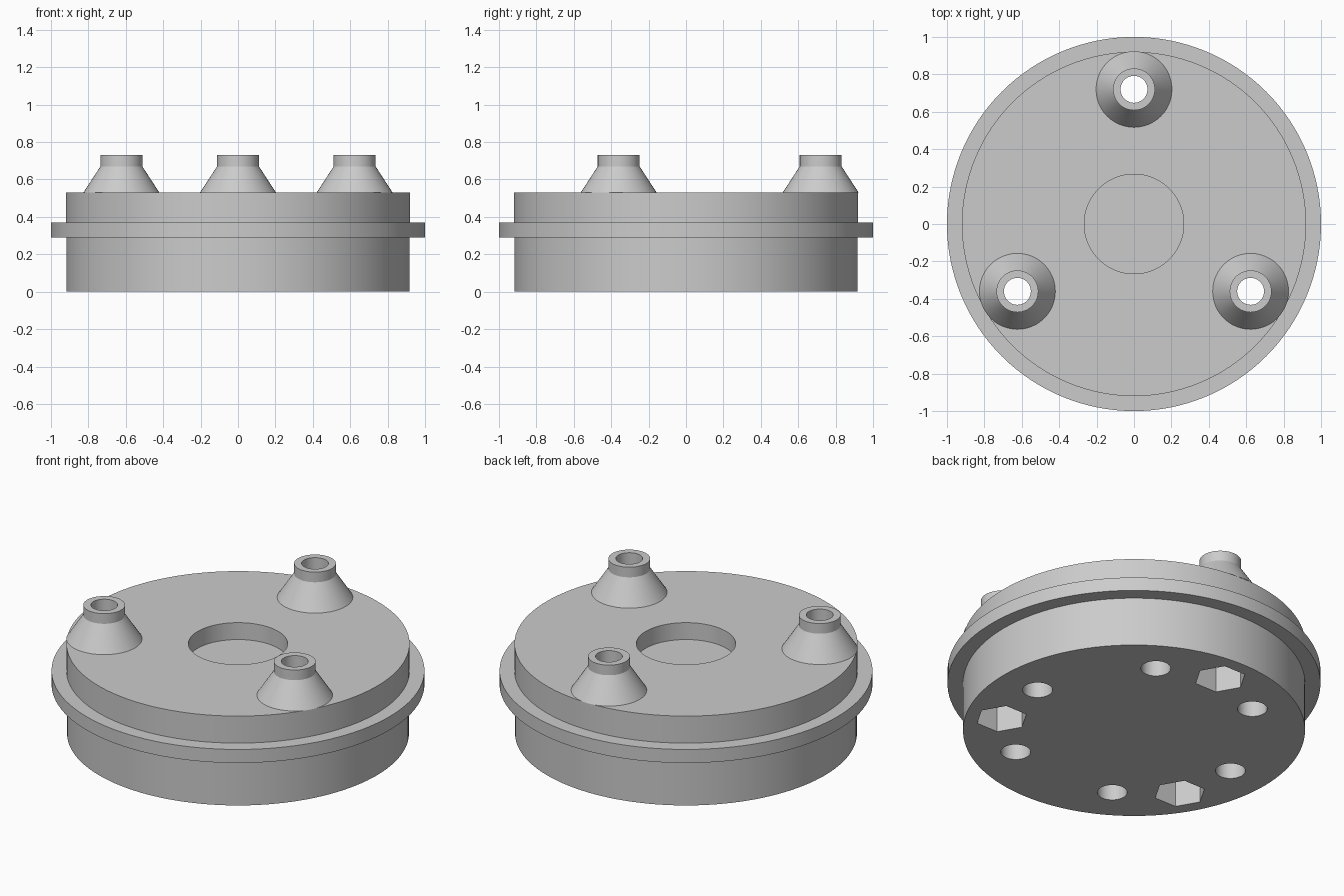
import bpy
import bmesh
from math import cos, sin, radians, tau
from mathutils import Matrix, Vector

old = bpy.data.objects.get("Cube")
if old:
    bpy.data.objects.remove(old, do_unlink=True)

grey = bpy.data.materials.new("plain grey")
grey.use_nodes = True
colour = (0.6, 0.6, 0.6, 1)
grey.diffuse_color = colour
grey.node_tree.nodes["Principled BSDF"].inputs["Base Color"].default_value = colour


def add_object(name, bm):
    mesh = bpy.data.meshes.new(name)
    bm.to_mesh(mesh)
    bm.free()
    mesh.materials.append(grey)
    obj = bpy.data.objects.new(name, mesh)
    bpy.context.collection.objects.link(obj)
    return obj


def lathe(name, profile, steps, location=(0, 0, 0)):
    """Turn an (r, z) profile around the z axis."""
    bm = bmesh.new()
    verts = [bm.verts.new((r, 0, z)) for r, z in profile]
    edges = [bm.edges.new(pair) for pair in zip(verts, verts[1:])]
    bmesh.ops.spin(bm, geom=verts + edges, cent=(0, 0, 0), axis=(0, 0, 1),
                   angle=tau, steps=steps, use_duplicate=False)
    bmesh.ops.remove_doubles(bm, verts=bm.verts, dist=1e-4)
    bmesh.ops.recalc_face_normals(bm, faces=bm.faces)
    obj = add_object(name, bm)
    obj.location = location
    return obj


def prisms(name, places, radius, sides, bottom, top):
    """One cutter holding a prism at each place."""
    bm = bmesh.new()
    for p in places:
        centre = Vector((p[0], p[1], (bottom + top) / 2))
        bmesh.ops.create_cone(bm, cap_ends=True, segments=sides,
                              radius1=radius, radius2=radius, depth=top - bottom,
                              matrix=Matrix.Translation(centre))
    # Put a corner of each prism on the x axis
    if sides == 6:
        for v in bm.verts:
            p = min(places, key=lambda q: (v.co.xy - Vector(q)).length)
            d = v.co.xy - Vector(p)
            k = round(d.angle_signed(Vector((1, 0))) / radians(60) - 0.01)
            v.co.x = p[0] + radius * cos(k * radians(60))
            v.co.y = p[1] + radius * sin(k * radians(60))
        bmesh.ops.recalc_face_normals(bm, faces=bm.faces)
    obj = add_object(name, bm)
    obj.hide_render = True
    return obj


def ring(radius, count, start):
    return [(radius * cos(radians(start) + tau * i / count),
             radius * sin(radians(start) + tau * i / count)) for i in range(count)]


def activate(obj):
    bpy.ops.object.select_all(action='DESELECT')
    obj.select_set(True)
    bpy.context.view_layer.objects.active = obj


# Round body with a flange and a shallow recess in the top
body = lathe("body", [(0, 0), (0.917, 0), (0.917, 0.29), (1, 0.29), (1, 0.37),
                      (0.92, 0.37), (0.92, 0.53), (0.266, 0.53),
                      (0.266, 0.43), (0, 0.43)], 128)

# Screw holes, nut pockets and blind holes in the underside
posts = ring(0.72, 3, 90)
cutters = [prisms("nut_pocket_cutter", posts, 0.14, 6, -0.1, 0.33),
           prisms("screw_hole_cutter", posts, 0.072, 48, -0.1, 0.8),
           prisms("blind_hole_cutter", ring(0.675, 6, 0), 0.08, 48, -0.1, 0.2)]
activate(body)
for cutter in cutters:
    mod = body.modifiers.new(cutter.name, 'BOOLEAN')
    mod.operation = 'DIFFERENCE'
    mod.solver = 'EXACT'
    mod.object = cutter
    bpy.ops.object.modifier_apply(modifier=mod.name)
for cutter in cutters:
    bpy.data.objects.remove(cutter, do_unlink=True)

# Hollow conical posts with a short collar
parts = [body]
for i, (x, y) in enumerate(posts):
    parts.append(lathe(f"post_{i + 1}", [(0.203, 0.53), (0.112, 0.67), (0.112, 0.73),
                                         (0.072, 0.73), (0.072, 0.53)], 48, (x, y, 0)))

for obj in parts:
    activate(obj)
    bpy.ops.object.shade_smooth_by_angle(angle=radians(30))
